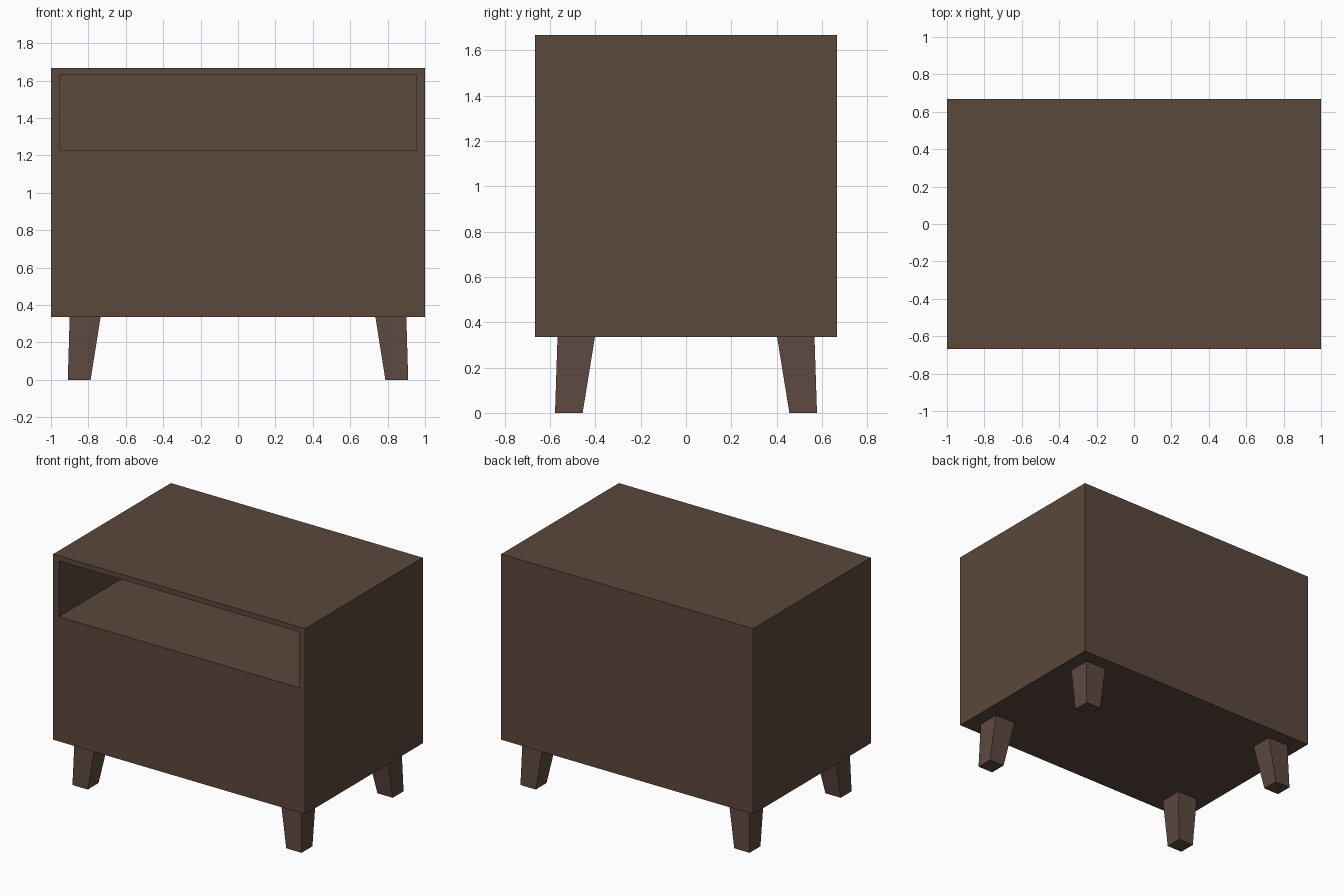
import bpy, bmesh
from mathutils import Vector

if "Cube" in bpy.data.objects:
    bpy.data.objects.remove(bpy.data.objects["Cube"])


def material(name, srgb):
    lin = [((c / 255 + 0.055) / 1.055) ** 2.4 for c in srgb]
    m = bpy.data.materials.new(name)
    m.diffuse_color = (*lin, 1)
    m.use_nodes = True
    m.node_tree.nodes["Principled BSDF"].inputs["Base Color"].default_value = m.diffuse_color
    return m


def add_object(name, bm, mat):
    bmesh.ops.recalc_face_normals(bm, faces=bm.faces)
    mesh = bpy.data.meshes.new(name)
    bm.to_mesh(mesh)
    bm.free()
    mesh.materials.append(mat)
    ob = bpy.data.objects.new(name, mesh)
    bpy.context.collection.objects.link(ob)
    return ob


body_brown = material("dark walnut", (91, 72, 60))
leg_brown = material("warm walnut", (93, 73, 64))

# Cabinet body: a box with an open shelf pushed into the front
Z0, Z1, HY = 0.335, 1.667, 0.667
bm = bmesh.new()
bmesh.ops.create_cube(bm, size=1)
for v in bm.verts:
    v.co = Vector((v.co.x * 2, v.co.y * 2 * HY, Z0 + (v.co.z + 0.5) * (Z1 - Z0)))
front = min(bm.faces, key=lambda f: f.calc_center_median().y)
bmesh.ops.inset_individual(bm, faces=[front], thickness=0.04)
mid = (Z0 + Z1) / 2
for v in front.verts:
    v.co.x = 0.955 if v.co.x > 0 else -0.955
    v.co.z = 1.63 if v.co.z > mid else 1.23
back = bmesh.ops.extrude_discrete_faces(bm, faces=[front])["faces"][0]
bmesh.ops.translate(bm, verts=back.verts, vec=(0, 2 * HY - 0.045, 0))
add_object("cabinet_body", bm, body_brown)


# Tapered legs, slightly splayed outwards at the foot
def leg(name, sx, sy):
    bm = bmesh.new()
    bmesh.ops.create_cube(bm, size=1)
    for v in bm.verts:
        top, outer_x, outer_y = v.co.z > 0, v.co.x > 0, v.co.y > 0
        if top:
            x, y = (0.9 if outer_x else 0.735), (0.567 if outer_y else 0.402)
        else:
            x, y = (0.91 if outer_x else 0.788), (0.578 if outer_y else 0.456)
        v.co = Vector((sx * x, sy * y, Z0 if top else 0))
    add_object(name, bm, leg_brown)


for sx, side in ((-1, "left"), (1, "right")):
    for sy, end in ((-1, "front"), (1, "back")):
        leg(f"{end}_{side}_leg", sx, sy)
